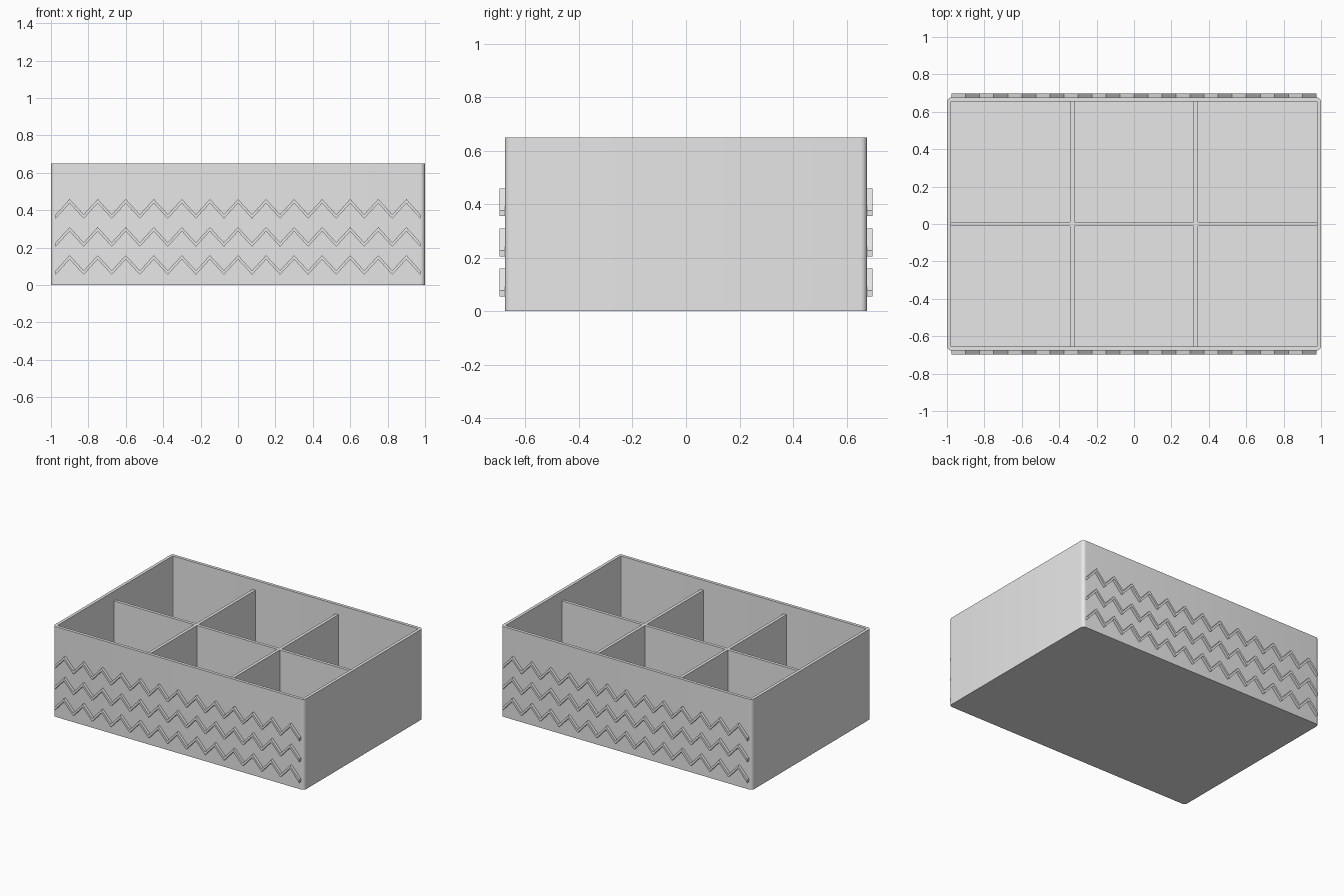
import bpy
import bmesh
from math import cos, sin, pi, radians

HALF_X, HALF_Y, HEIGHT = 1.0, 0.677, 0.65
WALL = 0.022
RADIUS = 0.025
DIVIDER_TOP = 0.58

old = bpy.data.objects.get("Cube")
if old:
    bpy.data.objects.remove(old, do_unlink=True)

grey = bpy.data.materials.new("light_grey_plastic")
grey.use_nodes = True
grey.diffuse_color = (0.8, 0.8, 0.8, 1)
grey.node_tree.nodes["Principled BSDF"].inputs["Base Color"].default_value = (0.8, 0.8, 0.8, 1)


def finish(bm, name):
    bmesh.ops.recalc_face_normals(bm, faces=bm.faces)
    mesh = bpy.data.meshes.new(name)
    bm.to_mesh(mesh)
    bm.free()
    mesh.materials.append(grey)
    obj = bpy.data.objects.new(name, mesh)
    bpy.context.collection.objects.link(obj)
    return obj


def activate(obj):
    bpy.ops.object.select_all(action='DESELECT')
    obj.select_set(True)
    bpy.context.view_layer.objects.active = obj


def rounded_ring(bm, hx, hy, r, z, steps=6):
    """One loop of vertices around a rounded rectangle."""
    ring = []
    for quarter, (sx, sy) in enumerate([(1, 1), (-1, 1), (-1, -1), (1, -1)]):
        for i in range(steps + 1):
            a = (quarter + i / steps) * pi / 2
            ring.append(bm.verts.new((sx * (hx - r) + r * cos(a),
                                      sy * (hy - r) + r * sin(a), z)))
    return ring


def block(name, x, y, width, depth, bottom, top):
    bm = bmesh.new()
    bmesh.ops.create_cube(bm, size=1)
    bmesh.ops.scale(bm, vec=(width, depth, top - bottom), verts=bm.verts)
    bmesh.ops.translate(bm, vec=(x, y, (top + bottom) / 2), verts=bm.verts)
    return finish(bm, name)


# Open tray: outer shell, rim, inner walls and floor
bm = bmesh.new()
inner = (HALF_X - WALL, HALF_Y - WALL, RADIUS - WALL)
rings = [rounded_ring(bm, HALF_X, HALF_Y, RADIUS, 0),
         rounded_ring(bm, HALF_X, HALF_Y, RADIUS, HEIGHT),
         rounded_ring(bm, *inner, HEIGHT),
         rounded_ring(bm, *inner, WALL)]
for lower, upper in zip(rings, rings[1:]):
    n = len(lower)
    for i in range(n):
        j = (i + 1) % n
        bm.faces.new((lower[i], lower[j], upper[j], upper[i]))
bm.faces.new(rings[0])
bm.faces.new(rings[-1])
tray = finish(bm, "tray")
activate(tray)
bpy.ops.object.shade_smooth_by_angle(angle=radians(30))

# Dividers: one lengthwise and two crosswise, fused into a single grid
dividers = block("dividers", 0, 0, 2 * inner[0], WALL, WALL, DIVIDER_TOP)
for x in (-0.33, 0.33):
    cross = block("cross_divider", x, 0, WALL, 2 * inner[1], WALL, DIVIDER_TOP)
    activate(dividers)
    mod = dividers.modifiers.new("fuse", 'BOOLEAN')
    mod.operation = 'UNION'
    mod.solver = 'EXACT'
    mod.object = cross
    bpy.ops.object.modifier_apply(modifier=mod.name)
    bpy.data.objects.remove(cross, do_unlink=True)


# Raised zigzag ribs on the front and back
def zigzag(name, side, base):
    bm = bmesh.new()
    rows = []
    for i in range(27):
        x = -0.975 + i * 0.075
        z = base + (0.082 if i % 2 else 0)
        rows.append([bm.verts.new((x, side * y, z + dz))
                     for y, dz in ((HALF_Y, 0), (HALF_Y + 0.02, 0),
                                   (HALF_Y + 0.02, WALL), (HALF_Y, WALL))])
    for a, b in zip(rows, rows[1:]):
        for k in range(4):
            m = (k + 1) % 4
            bm.faces.new((a[k], a[m], b[m], b[k]))
    bm.faces.new(rows[0])
    bm.faces.new(rows[-1])
    return finish(bm, name)


for label, side in (("front", -1), ("back", 1)):
    for level in range(3):
        zigzag(f"{label}_zigzag_{level + 1}", side, 0.055 + level * 0.15)
